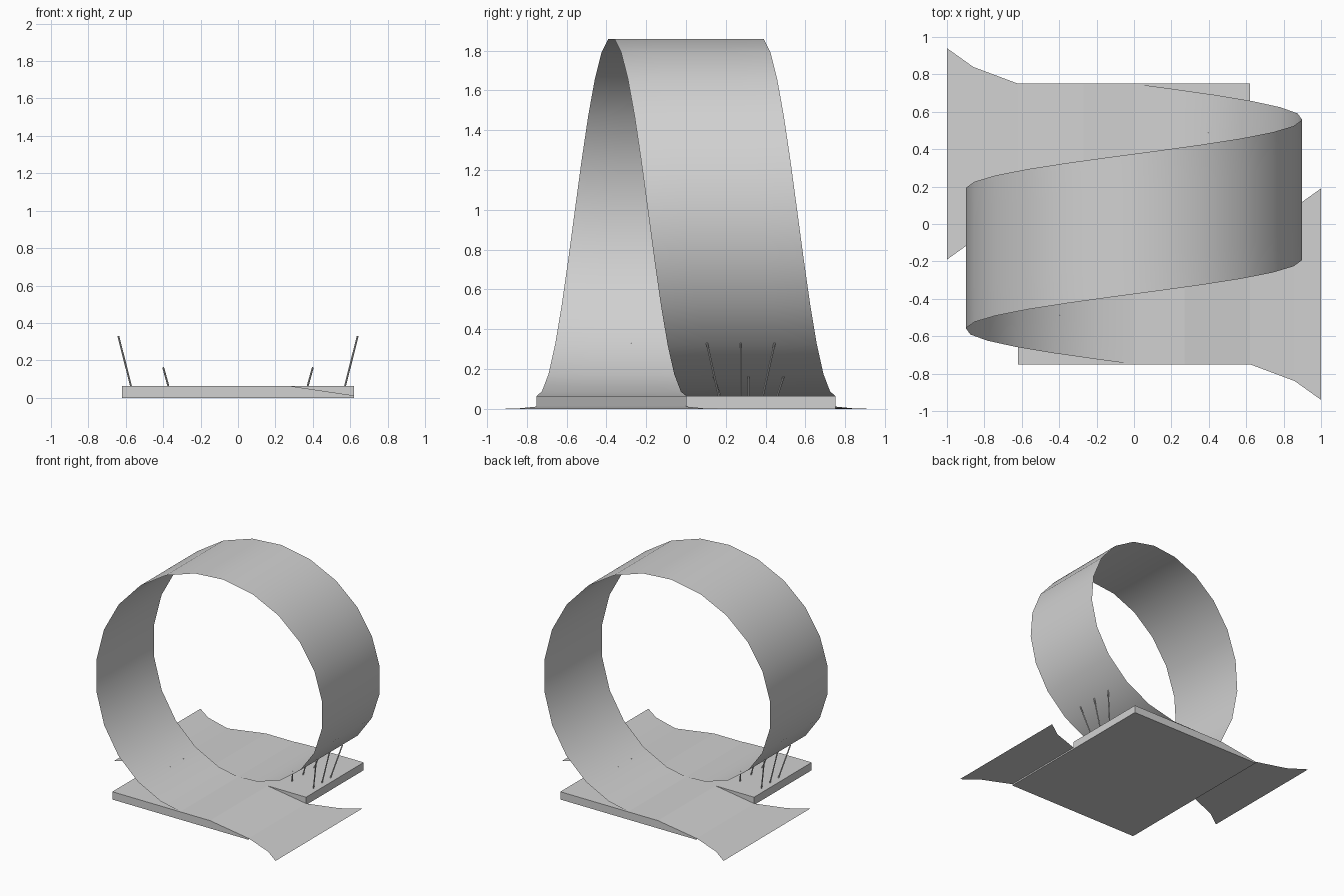
import bpy, bmesh, math
from mathutils import Matrix, Vector

cube = bpy.data.objects.get("Cube")
if cube:
    bpy.data.objects.remove(cube, do_unlink=True)

grey = bpy.data.materials.new("plain_grey")
grey.use_nodes = True
COLOUR = (0.64, 0.64, 0.64, 1)
grey.diffuse_color = COLOUR
grey.node_tree.nodes["Principled BSDF"].inputs["Base Color"].default_value = COLOUR

HALF_X, HALF_Y, TOP = 0.62, 0.75, 0.064      # base plate
RAMP_X, LIP = 0.27, 0.012                    # ramp start and its low end
RADIUS, CENTRE_Z = 0.9, 0.966                # loop


def finish(name, bm, smooth=False):
    mesh = bpy.data.meshes.new(name)
    bm.to_mesh(mesh)
    bm.free()
    mesh.materials.append(grey)
    obj = bpy.data.objects.new(name, mesh)
    bpy.context.collection.objects.link(obj)
    if smooth:
        bpy.ops.object.select_all(action="DESELECT")
        obj.select_set(True)
        bpy.context.view_layer.objects.active = obj
        bpy.ops.object.shade_smooth_by_angle()
    return obj


def add_turned_copy(bm):
    """Repeat the geometry turned half a circle about z, then weld."""
    copy = bmesh.ops.duplicate(bm, geom=bm.verts[:] + bm.edges[:] + bm.faces[:])["geom"]
    verts = [g for g in copy if isinstance(g, bmesh.types.BMVert)]
    bmesh.ops.rotate(bm, verts=verts, cent=(0, 0, 0), matrix=Matrix.Rotation(math.pi, 3, "Z"))
    bmesh.ops.remove_doubles(bm, verts=bm.verts[:], dist=0.0001)


# Base plate: half with a ramp at one end, repeated turned around
bm = bmesh.new()
profile = [(-HALF_X, 0), (HALF_X, 0), (HALF_X, LIP), (RAMP_X, TOP), (-HALF_X, TOP)]
outer = [bm.verts.new((x, -HALF_Y, z)) for x, z in profile]
inner = [bm.verts.new((x, 0, z)) for x, z in profile]
bm.faces.new(outer)
for i in range(len(profile)):
    j = (i + 1) % len(profile)
    bm.faces.new((outer[j], outer[i], inner[i], inner[j]))
# side wall beside the ramp
corner = bm.verts.new((HALF_X, 0, TOP))
bm.faces.new((inner[3], inner[2], corner))
add_turned_copy(bm)
finish("base_plate", bm)

# Flared entry and exit aprons
bm = bmesh.new()
rows = []
for x, flare, z in [(HALF_X, 0, LIP), (0.86, 0.09, 0.003), (1, 0.19, 0)]:
    rows.append([bm.verts.new((x, y, z)) for y in (-HALF_Y - flare, flare)])
for a, b in zip(rows, rows[1:]):
    bm.faces.new((a[0], b[0], b[1], a[1]))
add_turned_copy(bm)
finish("flared_aprons", bm, smooth=True)

# Loop track: a flat band climbing sideways through one full turn
bm = bmesh.new()
half_turn = [0] + [12.4 + 16 * k for k in range(11)]
angles = half_turn + [360 - a for a in reversed(half_turn)]
STRIPS = 4
rows = []
for a in angles:
    t = math.radians(a)
    start = -HALF_Y + HALF_Y * a / 360
    rows.append([bm.verts.new((-RADIUS * math.sin(t), start + HALF_Y * s / STRIPS,
                               CENTRE_Z - RADIUS * math.cos(t))) for s in range(STRIPS + 1)])
for a, b in zip(rows, rows[1:]):
    for s in range(STRIPS):
        bm.faces.new((a[s], a[s + 1], b[s + 1], b[s]))
finish("loop_track", bm, smooth=True)

# Thin support struts, two rows of three under each side
bm = bmesh.new()
for top_x, top_z, foot_x, mid_y, spread, foot_spread in [
        (0.64, 0.33, 0.57, 0.275, 0.17, 0.108),
        (0.40, 0.162, 0.37, 0.315, 0.175, 0.14)]:
    for side in (-1, 0, 1):
        top = Vector((top_x, mid_y + side * spread, top_z))
        foot = Vector((foot_x, mid_y + side * foot_spread, TOP - 0.01))
        axis = top - foot
        place = Matrix.Translation((top + foot) / 2) @ axis.to_track_quat("Z", "Y").to_matrix().to_4x4()
        bmesh.ops.create_cone(bm, cap_ends=True, segments=8, radius1=0.005, radius2=0.005,
                              depth=axis.length, matrix=place)
add_turned_copy(bm)
finish("support_struts", bm, smooth=True)
